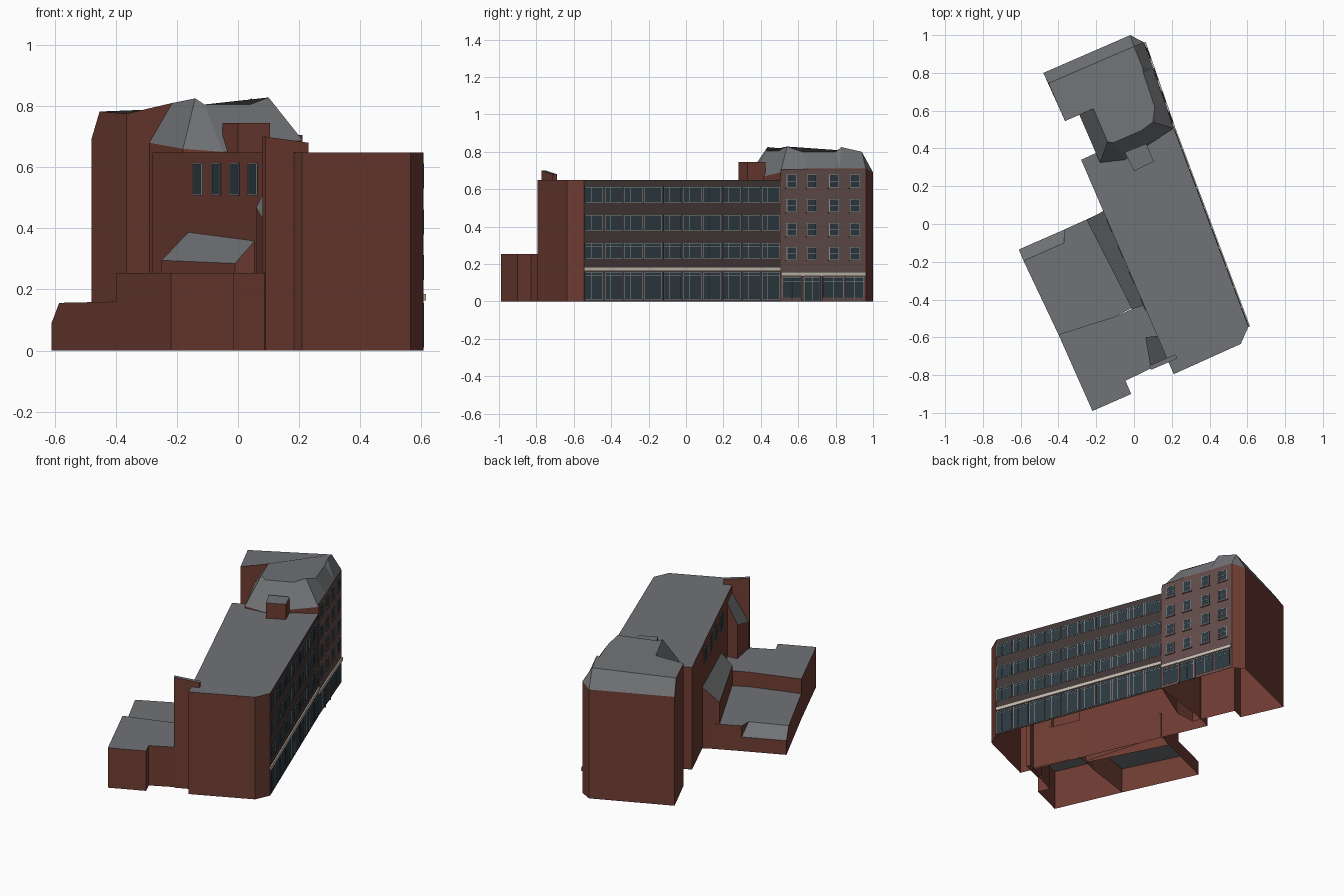
import bpy, bmesh
from mathutils import Vector

if "Cube" in bpy.data.objects:
    bpy.data.objects.remove(bpy.data.objects["Cube"])


def material(name, r, g, b):
    m = bpy.data.materials.new(name)
    m.diffuse_color = (r, g, b, 1)
    m.use_nodes = True
    m.node_tree.nodes["Principled BSDF"].inputs["Base Color"].default_value = m.diffuse_color
    return m


BRICK = material("brick", 0.155, 0.045, 0.032)
ROOF = material("roof_grey", 0.165, 0.17, 0.18)
SPANDREL = material("dark_spandrel", 0.055, 0.04, 0.037)
MAUVE = material("mauve_brick", 0.125, 0.075, 0.07)
GLASS = material("glass", 0.025, 0.042, 0.052)
FRAME = material("pale_frame", 0.3, 0.34, 0.35)
FASCIA = material("fascia", 0.55, 0.5, 0.44)


def finish(bm, name, mats):
    bmesh.ops.remove_doubles(bm, verts=bm.verts, dist=1e-5)
    bmesh.ops.recalc_face_normals(bm, faces=bm.faces)
    me = bpy.data.meshes.new(name)
    bm.to_mesh(me)
    bm.free()
    for m in mats:
        me.materials.append(m)
    ob = bpy.data.objects.new(name, me)
    bpy.context.collection.objects.link(ob)
    return ob


def add_face(bm, pts, mat):
    f = bm.faces.new([bm.verts.new(p) for p in pts])
    f.material_index = mat


def shell(name, rim, roofs=None, base=0.0):
    """Brick walls from base up to the rim, closed by grey roof faces."""
    bm = bmesh.new()
    for a, b in zip(rim, rim[1:] + rim[:1]):
        add_face(bm, [(a[0], a[1], base), (b[0], b[1], base), b, a], 0)
    for r in roofs or [rim]:
        add_face(bm, r, 1)
    return finish(bm, name, [BRICK, ROOF])


def level(pts, z):
    return [(x, y, z) for x, y in pts]


# Main office block
shell("main_block", level([(.21, -.795), (.565, -.635), (.605, -.545), (.21, .505),
                           (-.17, .39), (-.28, .34)], .648))

# Corner block: eave points, then the points round the flat roof
A, B, C = (-.48, .80, .69), (-.365, .545, .775), (-.29, .58, .68)
D, Dm, E = (-.18, .325, .66), (-.05, .34, .65), (.21, .505, .69)
Q, P, G, H = (.162, .65, .71), (.10, .82, .71), (.052, .962, .71), (-.02, 1.0, .69)
A1, C1, D1, D2 = (-.453, .745, .782), (-.215, .61, .81), (-.14, .435, .825), (-.11, .43, .805)
E2, E1, E3 = (.04, .495, .805), (.10, .54, .828), (.11, .62, .80)
F0, F1, G1 = (.05, .80, .80), (.045, .83, .825), (0, .94, .80)
bm = bmesh.new()
for a, b in [(C, D), (D, Dm), (Dm, E), (E, Q), (Q, P), (P, G), (G, H), (H, A)]:
    add_face(bm, [(*a[:2], 0), (*b[:2], 0), b, a], 0)
add_face(bm, [(*A[:2], 0), (*B[:2], 0), B, A1, A], 0)
add_face(bm, [(*B[:2], 0), (*C[:2], 0), C, C1, B], 0)
for r in [(A1, B, C1, D1, D2, E2, E1, E3, F0, F1, G1), (C, D, D1, C1), (D, Dm, D2, D1),
          (Dm, E, E2, D2), (E, E1, E2), (E, Q, E3, E1), (Q, P, F0, E3), (P, F1, F0),
          (P, G, G1, F1), (G, H, G1), (H, A, A1, G1)]:
    add_face(bm, r, 1)
finish(bm, "corner_block", [BRICK, ROOF])

# Rooftop stack
shell("roof_stack", level([(-.05, .38), (.0, .28), (.105, .33), (.065, .425)], .745), base=.64)

# Low rear annex with a sloped strip
K, L = (-.61, -.135, .09), (-.37, -.03, .09)
K1, L1, L2 = (-.585, -.195, .156), (-.37, -.10, .16), (-.37, -.03, .16)
M, N, O, R = (-.40, -.585, .16), (-.1, -.49, .16), (0, -.44, .16), (-.15, .07, .16)
bm = bmesh.new()
for a, b in [(R, L2), (L, K), (N, O), (M, N), (O, R)]:
    add_face(bm, [(*a[:2], 0), (*b[:2], 0), b, a], 0)
add_face(bm, [(*K[:2], 0), (*M[:2], 0), M, K1, K], 0)
add_face(bm, [L, L1, L2], 0)
add_face(bm, [K1, M, N, O, R, L2, L1], 1)
add_face(bm, [K, K1, L1, L], 1)
finish(bm, "low_annex", [BRICK, ROOF])

# Taller rear annex, lean-to and stair enclosure
shell("rear_annex", level([(-.40, -.585), (-.22, -.99), (-.015, -.9), (-.045, -.83),
                           (.19, -.715), (.06, -.43), (-.01, -.45), (-.1, -.49)], .253))
shell("lean_to", [(-.25, .02, .295), (-.01, -.45, .285), (.06, -.43, .365), (-.16, .07, .39)])
shell("stair_roof", [(.06, -.6, .47), (.09, -.77, .42), (.19, -.72, .62), (.14, -.59, .62)], base=.25)
shell("stair_wall", [(.09, -.772, .70), (.23, -.712, .68), (.22, -.69, .68), (.08, -.75, .70)])


# Facade panels: boxes laid out by y and z along a plan line
class Facade:
    def __init__(self, p0, p1):
        self.p0, self.p1 = Vector(p0), Vector(p1)
        u = (self.p1 - self.p0).normalized()
        self.n = Vector((u.y, -u.x))

    def boxes(self, name, mat, depth, rects):
        bm = bmesh.new()
        for y0, y1, z0, z1 in rects:
            v = []
            for d in (0, depth):
                for y, z in ((y0, z0), (y1, z0), (y1, z1), (y0, z1)):
                    t = (y - self.p0.y) / (self.p1.y - self.p0.y)
                    p = self.p0.lerp(self.p1, t) + self.n * d
                    v.append(bm.verts.new((p.x, p.y, z)))
            for q in ((4, 5, 6, 7), (0, 1, 5, 4), (1, 2, 6, 5), (2, 3, 7, 6), (3, 0, 4, 7)):
                bm.faces.new([v[i] for i in q])
        bmesh.ops.recalc_face_normals(bm, faces=bm.faces)
        me = bpy.data.meshes.new(name)
        bm.to_mesh(me)
        bm.free()
        me.materials.append(mat)
        bpy.context.collection.objects.link(bpy.data.objects.new(name, me))


def border(y0, y1, z0, z1, w=.003):
    return [(y0, y1, z0, z0 + w), (y0, y1, z1 - w, z1), (y0, y0 + w, z0, z1), (y1 - w, y1, z0, z1)]


# Office front: ten bays on four floors
office = Facade((.605, -.545), (.21, .505))
office.boxes("office_spandrels", SPANDREL, .002, [(-.545, .505, .0, .648)])
panes, bars = [], []
pitch = 1.05 / 10
for i in range(10):
    y0 = -.545 + i * pitch + .005
    y1 = y0 + pitch - .010
    for z0, z1 in ((.01, .155), (.23, .312), (.38, .462), (.53, .612)):
        panes.append((y0, y1, z0, z1))
        bars += border(y0, y1, z0, z1, .002)
        bars.append((y0 + .03, y0 + .032, z0, z1))
        bars.append((y0, y1, z1 - .017, z1 - .015))
office.boxes("office_windows", GLASS, .004, panes)
office.boxes("office_window_bars", FRAME, .005, bars)
office.boxes("office_fascia", FASCIA, .010, [(-.545, .505, .163, .185)])

# Corner front: four columns of sash windows over a shopfront
corner = Facade((.21, .505), (.052, .962))
corner.boxes("corner_front", MAUVE, .002, [(.507, .96, 0, .705)])
panes, bars, sills = [], [], []
for yc in (.563, .672, .79, .902):
    for z0 in (.222, .350, .477, .608):
        y0, y1, z1 = yc - .026, yc + .026, z0 + .07
        panes.append((y0, y1, z0, z1))
        bars += border(y0, y1, z0, z1)
        bars.append((y0, y1, z0 + .034, z0 + .036))
        sills.append((y0 - .005, y1 + .005, z0 - .007, z0))
for y0, y1 in ((.515, .615), (.63, .715), (.73, .84), (.85, .95)):
    panes.append((y0, y1, .02 if y0 != .63 else .004, .13))
    bars += border(*panes[-1], .002)
    bars += [(y0, y1, .105, .107), ((y0 + y1) / 2 - .001, (y0 + y1) / 2 + .001, .01, .13)]
corner.boxes("corner_windows", GLASS, .004, panes)
corner.boxes("corner_window_bars", FRAME, .005, bars)
corner.boxes("corner_sills", MAUVE, .008, sills)
corner.boxes("corner_fascia", FASCIA, .010, [(.507, .96, .137, .158)])
corner.boxes("entrance_pilasters", MAUVE, .010, [(.618, .628, 0, .137), (.717, .727, 0, .137)])

# Rear windows high on the west wall
rear = Facade((.21, -.795), (-.28, .34))
panes, bars = [], []
for x in (-.13, -.07, -.01, .05):
    yc = -.795 + (.21 - x) / .49 * 1.135
    panes.append((yc - .033, yc + .033, .508, .613))
    bars += border(*panes[-1], .004)
rear.boxes("rear_windows", GLASS, -.003, panes)
rear.boxes("rear_window_bars", FRAME, -.005, bars)
